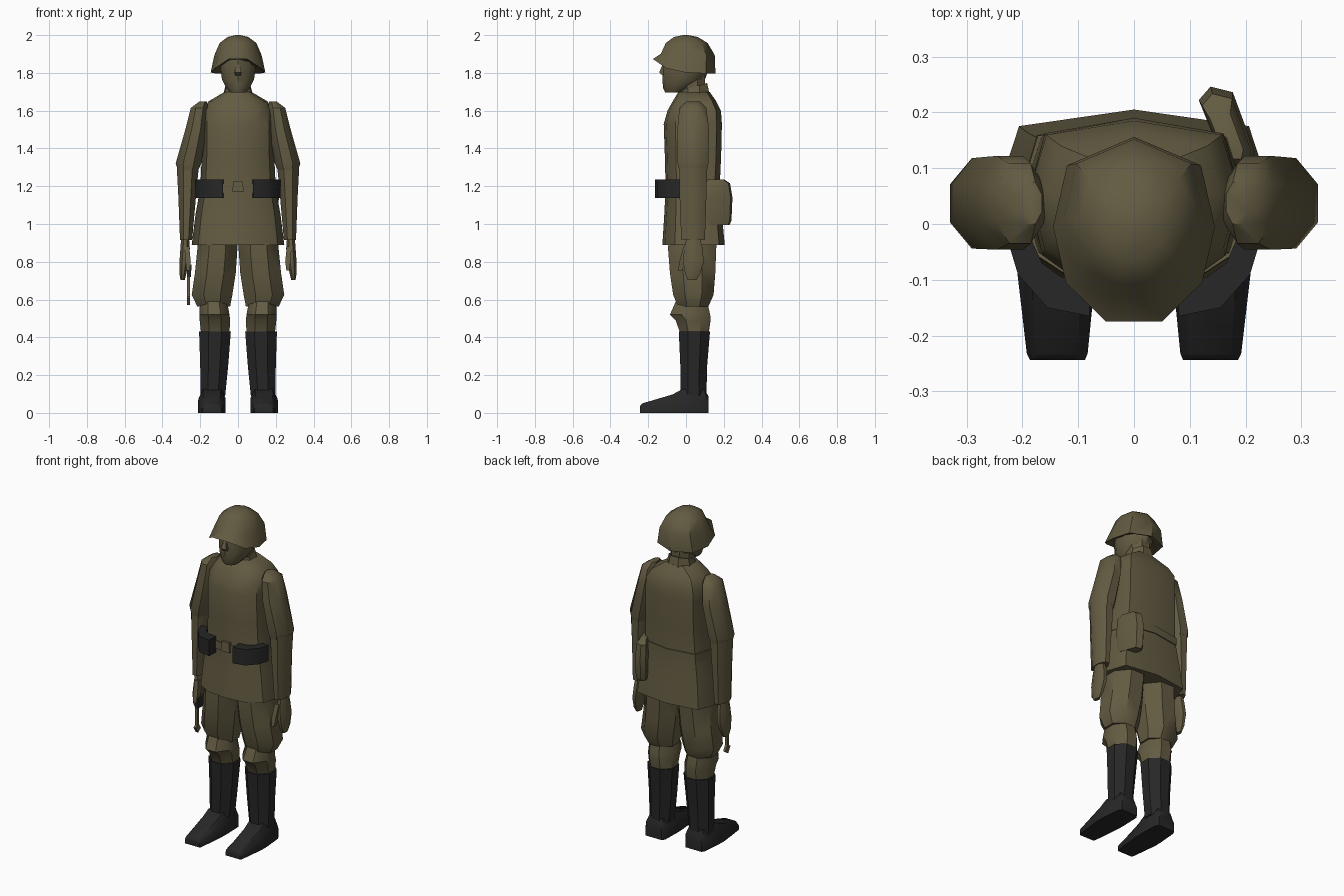
import bpy, bmesh, math


def make_mat(name, rgb):
    m = bpy.data.materials.new(name)
    m.diffuse_color = (*rgb, 1)
    return m


OLIVE = make_mat("olive_cloth", (0.125, 0.105, 0.054))
BLACK = make_mat("black_leather", (0.02, 0.02, 0.021))


def finish(name, bm, mat, angle=40):
    bmesh.ops.recalc_face_normals(bm, faces=bm.faces)
    me = bpy.data.meshes.new(name)
    bm.to_mesh(me)
    bm.free()
    me.materials.append(mat)
    me.shade_smooth()
    me.set_sharp_from_angle(angle=math.radians(angle))
    ob = bpy.data.objects.new(name, me)
    bpy.context.collection.objects.link(ob)
    return ob


def skin(name, rings, mat, side=1, angle=40):
    """Join rings of points into a closed solid; side=-1 mirrors in x."""
    bm = bmesh.new()
    vs = [[bm.verts.new((p[0] * side, p[1], p[2])) for p in r] for r in rings]
    n = len(vs[0])
    for a, b in zip(vs, vs[1:]):
        for i in range(n):
            j = (i + 1) % n
            bm.faces.new((a[i], a[j], b[j], b[i]))
    bm.faces.new(vs[0])
    bm.faces.new(vs[-1])
    return finish(name, bm, mat, angle)


def loft(name, sec, rings, mat, side=1, axis='z', tilt=0, angle=40):
    """rings: (level, lo_a, hi_a, lo_b, hi_b) bounds for a unit section."""
    out = []
    for l, a0, a1, b0, b1 in rings:
        ring = []
        for u, v in sec:
            a = (a0 + a1) / 2 + u * (a1 - a0) / 2
            b = (b0 + b1) / 2 + v * (b1 - b0) / 2
            ring.append((a, b, l + tilt * (b - 0.04)) if axis == 'z' else (a, l, b))
        out.append(ring)
    return skin(name, out, mat, side, angle)


def ngon(n):
    return [(math.cos(2 * math.pi * (i + .5) / n) / math.cos(math.pi / n),
             math.sin(2 * math.pi * (i + .5) / n) / math.cos(math.pi / n)) for i in range(n)]


def mirrored(half):
    return half + [(-x, y) for x, y in reversed(half) if x]


BODY = mirrored([(0, -1), (.5, -.92), (.86, -.6), (1, .1), (.84, .82), (0, 1)])
ROUND = ngon(8)
BOX = [(-1, -1), (1, -1), (1, 1), (-1, 1)]
FOOT = [(-1, -1), (1, -1), (1, .2), (.65, 1), (-.65, 1), (-1, .2)]

# tunic with skirt
loft("tunic", BODY, [
    (.89, -.245, .245, -.125, .205), (1.05, -.225, .225, -.115, .19),
    (1.19, -.2, .2, -.108, .178), (1.36, -.192, .192, -.112, .186),
    (1.53, -.19, .19, -.118, .19), (1.60, -.187, .187, -.098, .185),
    (1.65, -.155, .155, -.07, .16), (1.70, -.07, .07, -.04, .125)], OLIVE)
# belt and buckle
loft("belt", BODY, [(1.165, -.207, .207, -.116, .186), (1.212, -.205, .205, -.115, .185)], OLIVE)
loft("buckle", BOX, [(1.17, -.03, .03, -.125, -.1), (1.228, -.025, .025, -.122, -.1)], OLIVE)
# collar, neck, head, nose
loft("collar", ROUND, [(1.66, -.082, .082, -.05, .125), (1.725, -.066, .066, -.03, .112)],
     OLIVE, tilt=.3)
loft("neck", ROUND, [(1.66, -.06, .06, -.03, .1), (1.80, -.065, .065, -.04, .1)], OLIVE)
loft("head", ngon(10), [
    (1.695, -.04, .04, -.108, -.02), (1.72, -.062, .062, -.117, .04),
    (1.765, -.085, .085, -.12, .095), (1.84, -.095, .095, -.12, .12),
    (1.90, -.09, .09, -.11, .12)], OLIVE)
loft("nose", BOX, [(1.785, -.014, .014, -.122, -.1), (1.802, -.018, .018, -.142, -.1),
                   (1.85, -.007, .007, -.122, -.1)], OLIVE)

# helmet: rim outline, then rings drawn in towards the crown
half_rim = [(.05, -.175, 1.873), (.122, -.105, 1.825), (.145, -.005, 1.802), (.12, .105, 1.797)]
rim = half_rim + [(0, .156, 1.797)] + [(-x, y, z) for x, y, z in reversed(half_rim)]


def rim_ring(s, z, dy=0, level=0):
    """Scale the rim; level 0 follows the rim height, 1 is flat at z."""
    return [(x * s, y * s + dy, h * (1 - level) + z * level) for x, y, h in rim]


skin("helmet", [
    rim_ring(.7, 1.88, 0, .3), rim_ring(.96, 0), rim_ring(1, 0),
    rim_ring(.86, 1.905, .018, .9), rim_ring(.67, 1.958, .01, 1),
    rim_ring(.38, 1.99, .003, 1), rim_ring(.08, 2.0, 0, 1)], OLIVE, angle=45)

for s, tag in ((1, "left"), (-1, "right")):
    # sleeves
    loft(f"upper_sleeve_{tag}", ROUND, [
        (1.648, .165, .205, 0, .075), (1.615, .158, .25, -.035, .108),
        (1.50, .165, .279, -.046, .122), (1.32, .195, .33, -.044, .118),
        (1.285, .21, .318, -.036, .112)], OLIVE, s)
    loft(f"forearm_{tag}", ROUND, [
        (1.30, .208, .324, -.036, .112), (1.15, .222, .316, -.034, .108),
        (.915, .243, .307, -.025, .1)], OLIVE, s)
    # hand and thumb
    loft(f"hand_{tag}", ROUND, [
        (.94, .26, .3, .005, .07), (.87, .255, .305, -.01, .088),
        (.80, .262, .31, -.015, .094), (.735, .274, .31, -.005, .075),
        (.703, .282, .304, .01, .055)], OLIVE, s)
    loft(f"thumb_{tag}", BOX, [
        (.88, .258, .284, -.014, .03), (.80, .25, .278, -.035, 0),
        (.755, .256, .272, -.042, -.02)], OLIVE, s)
    # breeches and knee wraps
    loft(f"breeches_{tag}", ROUND, [
        (.95, .004, .21, -.09, .165), (.87, .003, .215, -.095, .16),
        (.74, .012, .228, -.085, .155), (.625, .03, .245, -.068, .146),
        (.562, .042, .215, -.042, .118)], OLIVE, s)
    loft(f"knee_{tag}", ROUND, [
        (.60, .06, .2, -.05, .11), (.52, .045, .205, -.085, .128),
        (.49, .042, .203, -.055, .13), (.42, .045, .195, -.03, .12)], OLIVE, s)
    # boots
    loft(f"boot_shaft_{tag}", ROUND, [
        (.09, .068, .198, -.028, .108), (.25, .052, .2, -.03, .112),
        (.43, .038, .206, -.038, .127)], BLACK, s)
    loft(f"boot_foot_{tag}", FOOT, [
        (-.244, .088, .186, 0, .035), (-.232, .083, .192, 0, .05),
        (-.07, .067, .211, 0, .098), (-.02, .065, .21, 0, .126),
        (.1, .068, .2, 0, .122), (.12, .08, .188, 0, .085)], BLACK, s, axis='y')
    # ammunition pouch wrapping the front corner of the belt
    pouch = [(.08, -.165), (.155, -.15), (.208, -.09), (.226, -.03),
             (.185, -.025), (.165, -.07), (.13, -.095), (.078, -.1)]
    loft(f"pouch_{tag}", pouch, [(1.138, -1, 1, -1, 1), (1.235, -1, 1, -1, 1)],
         BLACK, s, angle=50)

# bag hanging behind the hip
bag_plan = [(.116, .222), (.137, .246), (.177, .236), (.216, .13), (.21, .1), (.165, .1)]
bag_rings = [[(.165 + (x - .165) * k, .14 + (y - .14) * k, z) for x, y in bag_plan]
             for z, k in ((.995, .86), (1.02, .95), (1.14, 1), (1.215, .88), (1.235, .6))]
skin("hip_bag", bag_rings, OLIVE)

# carried grip, thin rod and small tilted end tab in the right hand
loft("grip", BOX, [(.72, -.268, -.25, -.03, .03), (.785, -.268, -.245, -.03, .035)], BLACK)
loft("rod", BOX, [(.60, -.27, -.255, -.028, -.012), (.76, -.27, -.255, -.028, -.012)], OLIVE)
tab = [(0, -1), (1, -.3), (0.2, 1), (-.9, .3)]
skin("rod_tab", [[(x, -.02 + .026 * u, .598 + .028 * v) for u, v in tab]
                 for x in (-.27, -.255)], OLIVE)
